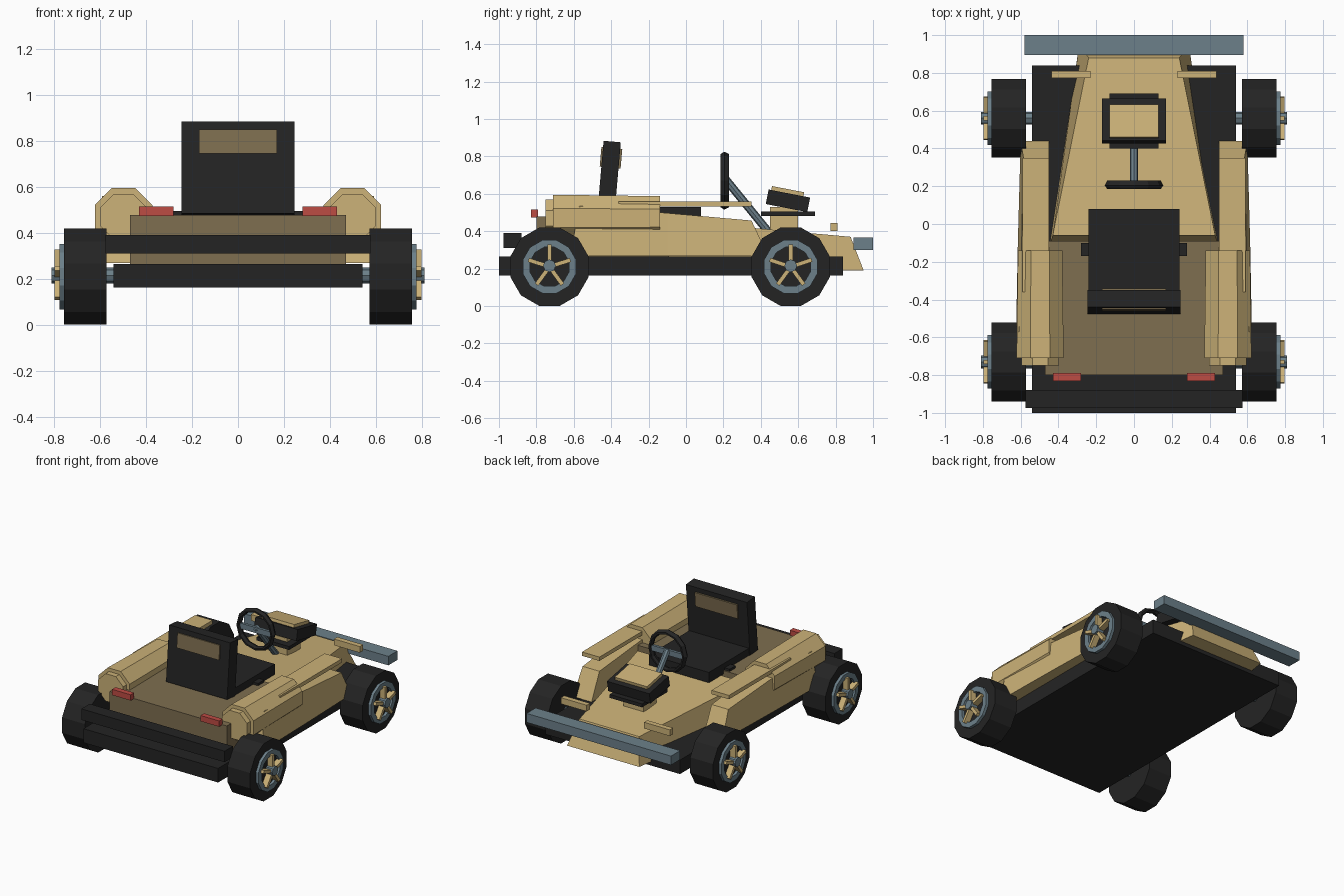
import bpy, bmesh, math
from mathutils import Matrix, Vector

if "Cube" in bpy.data.objects:
    bpy.data.objects.remove(bpy.data.objects["Cube"])


def material(name, r, g, b):
    m = bpy.data.materials.new(name)
    lin = [((c / 255 + 0.055) / 1.055) ** 2.4 for c in (r, g, b)]
    m.diffuse_color = (*lin, 1)
    m.use_nodes = True
    m.node_tree.nodes["Principled BSDF"].inputs["Base Color"].default_value = m.diffuse_color
    return m


TAN = material("tan paint", 204, 178, 120)
BROWN = material("dark tan", 126, 110, 80)
BLACK = material("black", 36, 36, 36)
STEEL = material("blue grey", 108, 128, 138)
RED = material("red", 190, 76, 68)


def finish(name, bm, mat):
    bmesh.ops.recalc_face_normals(bm, faces=bm.faces)
    me = bpy.data.meshes.new(name)
    bm.to_mesh(me)
    bm.free()
    me.materials.append(mat)
    ob = bpy.data.objects.new(name, me)
    bpy.context.collection.objects.link(ob)
    return ob


def box(name, x, y, z, mat, tilt=0):
    """Box from ranges, optionally tilted about x through its centre."""
    c = Vector([(r[0] + r[1]) / 2 for r in (x, y, z)])
    s = [r[1] - r[0] for r in (x, y, z)]
    bm = bmesh.new()
    bmesh.ops.create_cube(bm, size=1, matrix=Matrix.Translation(c)
                          @ Matrix.Rotation(tilt, 4, 'X') @ Matrix.Diagonal((*s, 1)))
    return finish(name, bm, mat)


def loft(name, rings, mat):
    """Closed skin through rings with equal point counts."""
    bm = bmesh.new()
    vs = [[bm.verts.new(p) for p in ring] for ring in rings]
    n = len(vs[0])
    for a, b in zip(vs, vs[1:]):
        for i in range(n):
            j = (i + 1) % n
            bm.faces.new((a[i], a[j], b[j], b[i]))
    bm.faces.new(vs[0])
    bm.faces.new(vs[-1])
    return finish(name, bm, mat)


def circle_x(x, y, z, r, n, turn=0):
    return [(x, y + r * math.sin(turn + i * math.tau / n),
             z + r * math.cos(turn + i * math.tau / n)) for i in range(n)]


def revolve_x(name, profile, y, z, n, mat, turn=0):
    """Ring about the x axis from a closed (x, radius) section."""
    bm = bmesh.new()
    vs = [[bm.verts.new(p) for p in circle_x(x, y, z, r, n, turn)] for x, r in profile]
    for a, b in zip(vs, vs[1:] + vs[:1]):
        for i in range(n):
            j = (i + 1) % n
            bm.faces.new((a[i], a[j], b[j], b[i]))
    return finish(name, bm, mat)


def rod(name, a, b, r, n, mat):
    a, b = Vector(a), Vector(b)
    d = b - a
    bm = bmesh.new()
    bmesh.ops.create_cone(bm, cap_ends=True, segments=n, radius1=r, radius2=r, depth=d.length,
                          matrix=Matrix.Translation((a + b) / 2)
                          @ d.to_track_quat('Z', 'Y').to_matrix().to_4x4())
    return finish(name, bm, mat)


# Chassis, bumpers and rear deck
box("chassis", (-.54, .54), (-1, .84), (.163, .265), BLACK)
box("tail_bumper", (-.575, .575), (-.975, -.88), (.31, .39), BLACK)
box("nose_bumper", (-.58, .58), (.895, 1), (.30, .365), STEEL)
box("rear_deck", (-.47, .47), (-.80, -.09), (.26, .478), BROWN)

# Tapered hood: bottom ring then top ring
loft("hood", [
    [(-.45, -.12, .19), (.45, -.12, .19), (.29, .95, .19), (-.29, .95, .19)],
    [(-.43, -.06, .455), (.43, -.06, .455), (.24, .88, .37), (-.24, .88, .37)]], TAN)

# Seat
box("seat_base", (-.28, .28), (-.17, -.10), (.44, .495), BLACK)
box("seat_cushion", (-.24, .24), (-.42, .08), (.455, .53), BLACK)
box("seat_back", (-.245, .245), (-.458, -.366), (.48, .88), BLACK, math.radians(-5))
box("headrest_panel", (-.17, .17), (-.457, -.345), (.74, .845), BROWN, math.radians(-5))

# Steering wheel and column
ring = [(.205, .155), (.185, .142), (.185, .13), (.21, .122), (.23, .13), (.23, .142)]
wheel = revolve_x("steering_wheel", [(x - .21, r) for x, r in ring], 0, 0, 12, BLACK)
wheel.data.transform(Matrix.Translation((0, .21, .67)) @ Matrix.Rotation(math.pi / 2, 4, 'Z'))
box("steering_spokes", (-.13, .13), (.20, .22), (.645, .685), STEEL)
rod("steering_column", (0, .21, .68), (0, .45, .385), .022, 8, STEEL)

# Dashboard pod
box("dash_base", (-.13, .13), (.40, .69), (.48, .505), BLACK)
box("dash_support", (-.08, .08), (.45, .60), (.40, .53), TAN)
box("dash_body", (-.17, .17), (.432, .658), (.523, .602), BLACK, math.radians(-11))
box("dash_screen", (-.13, .13), (.455, .63), (.59, .625), TAN, math.radians(-11))

for s, side in ((-1, "left"), (1, "right")):
    def xr(a, b):
        return (min(s * a, s * b), max(s * a, s * b))

    # Side pod: rear, middle and slanted nose sections
    def section(xi, xo, xt, yb, yt, zb, zt):
        return [(s * xi, yb, zb), (s * xo, yb, zb),
                (s * xt, yt, zt), (s * xi, yt, zt)]
    loft(side + "_side_pod", [
        section(.42, .625, .61, -.62, -.57, .268, .535),
        section(.45, .615, .595, -.10, -.10, .268, .497),
        section(.45, .60, .585, .44, .35, .268, .457)], TAN)
    box(side + "_pod_strip", xr(.45, .59), (-.36, .35), (.532, .56), TAN)

    # Eight-sided tank on the pod with a smaller end cap
    def octagon(y, r, cx=.497):
        return [(s * cx + r * math.cos((i + .5) * math.pi / 4), y,
                 .47 + r * math.sin((i + .5) * math.pi / 4)) for i in range(8)]
    loft(side + "_tank", [octagon(-.71, .135), octagon(-.14, .127)], TAN)
    loft(side + "_tank_cap", [octagon(-.75, .108), octagon(-.70, .108)], TAN)

    # Lamps
    box(side + "_tail_light", xr(.28, .43), (-.83, -.79), (.473, .515), RED)
    box(side + "_nose_lamp", xr(.23, .437), (.772, .81), (.40, .445), TAN)

    # Wheels
    for y, end in ((-.73, "tail"), (.56, "nose")):
        nm = f"{side}_{end}_"
        z = .21
        loft(nm + "tyre", [circle_x(s * x, y, z, .216, 12, math.pi / 12) for x in (.572, .755)], BLACK)
        revolve_x(nm + "rim", [(s * .75, .147), (s * .775, .147), (s * .775, .108), (s * .75, .108)],
                  y, z, 12, STEEL, math.pi / 12)
        rod(nm + "axle", (s * .45, y, z + .005), (s * .81, y, z + .005), .034, 8, STEEL)
        for k in range(5):
            sp = box(f"{nm}spoke_{k + 1}", xr(.752, .797), (-.011, .011), (.02, .118), TAN)
            sp.data.transform(Matrix.Translation((0, y, z))
                              @ Matrix.Rotation(k * math.tau / 5, 4, 'X'))
